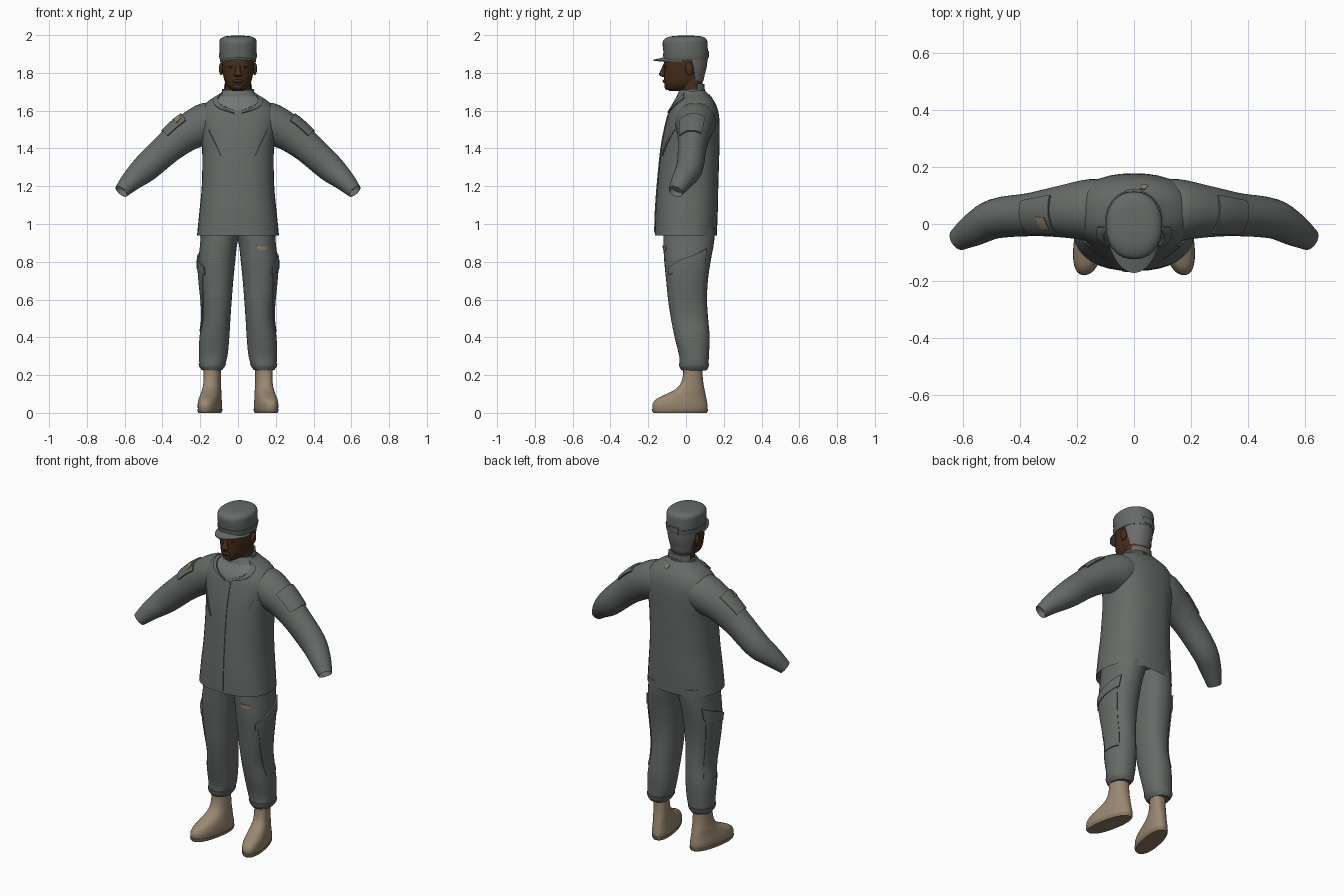
import bpy, bmesh, math
from mathutils import Vector

cube = bpy.data.objects.get("Cube")
if cube:
    bpy.data.objects.remove(cube, do_unlink=True)


def material(name, *rgb):
    m = bpy.data.materials.new(name)
    m.use_nodes = True
    m.diffuse_color = (*rgb, 1)
    bsdf = next(n for n in m.node_tree.nodes if n.type == 'BSDF_PRINCIPLED')
    bsdf.inputs["Base Color"].default_value = (*rgb, 1)
    bsdf.inputs["Roughness"].default_value = 0.8
    return m


UNIFORM = material("uniform grey green", .130, .147, .136)
SHIRT = material("shirt grey", .17, .185, .175)
BOOT = material("boot tan", .32, .245, .165)
SOLE = material("sole tan", .25, .19, .125)
SKIN = material("dark brown skin", .062, .027, .012)
LIPS = material("lip brown", .048, .020, .011)
HAIR = material("hair grey", .15, .155, .15)
STAIN = material("worn tan patch", .28, .20, .13)


def finish(bm, name, mat):
    mesh = bpy.data.meshes.new(name)
    bm.to_mesh(mesh)
    bm.free()
    mesh.materials.append(mat)
    ob = bpy.data.objects.new(name, mesh)
    bpy.context.collection.objects.link(ob)
    bpy.ops.object.select_all(action='DESELECT')
    ob.select_set(True)
    bpy.context.view_layer.objects.active = ob
    bpy.ops.object.shade_smooth_by_angle(angle=math.radians(45))
    return ob


def sample(rows, k):
    """Smooth interpolation of the rows, keyed on their first column."""
    n = len(rows) - 1
    i = 0
    while i < n - 1 and k > rows[i + 1][0]:
        i += 1
    a, b = rows[i], rows[i + 1]
    h = b[0] - a[0]
    t = min(1, max(0, (k - a[0]) / h))

    def slope(j, c):
        p, q = rows[max(0, j - 1)], rows[min(n, j + 1)]
        return (q[c] - p[c]) / (q[0] - p[0]) * h

    out = []
    for c in range(1, len(a)):
        f, g = slope(i, c), slope(i + 1, c)
        out.append((2*t**3 - 3*t*t + 1) * a[c] + (t**3 - 2*t*t + t) * f
                   + (3*t*t - 2*t**3) * b[c] + (t**3 - t*t) * g)
    return out


def power(v, n):
    return math.copysign(abs(v) ** (2 / n), v)


def upright(rows, n=2.2, side=1, shear=0):
    """Surface stacked along z; rows are z, x0, x1, y0, y1. Angle 0 is the front."""
    def at(k, a):
        x0, x1, y0, y1 = sample(rows, k)
        y = (y0 + y1) / 2 - (y1 - y0) / 2 * power(math.cos(a), n)
        x = (x0 + x1) / 2 + (x1 - x0) / 2 * power(math.sin(a), n)
        return Vector(((x - shear * y) * side, y, k))
    return rows, at


def centred(rows, n=2.2):
    return upright([(z, -w, w, f, b) for z, w, f, b in rows], n)


def limb(rows, side):
    """Surface along x; rows are x, y, z, depth, thickness. Angle 0 is the top."""
    def at(k, a):
        y, z, ry, rz = sample(rows, k)
        e = .01
        p, q = sample(rows, max(rows[0][0], k - e)), sample(rows, min(rows[-1][0], k + e))
        step = min(rows[-1][0], k + e) - max(rows[0][0], k - e)
        t = Vector((step, q[0] - p[0], q[1] - p[1])).normalized()
        v = (Vector((0, 0, 1)) - t * t.z).normalized()
        c = Vector((k, y, z)) + v * rz * math.cos(a) - v.cross(t) * ry * math.sin(a)
        c.x *= side
        return c
    return rows, at


def skin(name, surf, mat, steps=4, segs=36, hollow=None):
    """Closed loft of a surface; a hollow end gets a recessed opening."""
    rows, at = surf
    keys = [a[0] + (b[0] - a[0]) * j / steps for a, b in zip(rows, rows[1:]) for j in range(steps)]
    keys.append(rows[-1][0])
    bm = bmesh.new()
    rings = [[bm.verts.new(at(k, math.tau * i / segs)) for i in range(segs)] for k in keys]
    for r, s in zip(rings, rings[1:]):
        for i in range(segs):
            j = (i + 1) % segs
            bm.faces.new((r[i], r[j], s[j], s[i]))
    ends = {"first": bm.faces.new(rings[0]), "last": bm.faces.new(rings[-1])}
    bmesh.ops.recalc_face_normals(bm, faces=bm.faces)
    if hollow:
        bmesh.ops.inset_individual(bm, faces=[ends[hollow]], thickness=.005, depth=-.03)
    return finish(bm, name, mat)


def patch(name, surf, corners, lift, mat, n=12):
    """Cloth piece on a surface; corners are (key, degrees), blended across."""
    at = surf[1]
    c = [Vector((k, math.radians(a))) for k, a in corners]
    bm = bmesh.new()

    def point(u, v, up):
        k, a = c[0].lerp(c[1], u).lerp(c[3].lerp(c[2], u), v)
        e = .004
        da, dk = at(k, a + e) - at(k, a - e), at(k + e, a) - at(k - e, a)
        nrm = da.cross(dk).normalized()
        mid = (at(k, a) + at(k, a + math.pi)) / 2
        if nrm.dot(at(k, a) - mid) < 0:
            nrm.negate()
        return bm.verts.new(at(k, a) + nrm * up)

    def inside(i):
        return min(1, max(0, (i - 1) / (n - 2)))
    # the outer ring of the grid drops to the surface as a skirt
    grid = [[point(inside(i), inside(j), -.003 if i in (0, n) or j in (0, n) else lift)
             for j in range(n + 1)] for i in range(n + 1)]
    for i in range(n):
        for j in range(n):
            bm.faces.new((grid[i][j], grid[i + 1][j], grid[i + 1][j + 1], grid[i][j + 1]))
    bmesh.ops.remove_doubles(bm, verts=bm.verts, dist=.00001)
    bmesh.ops.recalc_face_normals(bm, faces=bm.faces)
    ob = finish(bm, name, mat)
    # make sure the piece faces away from the body
    f = ob.data.polygons[len(ob.data.polygons) // 2]
    k, a = (c[0] + c[1] + c[2] + c[3]) / 4
    if f.normal.dot(at(k, a) - at(k, a + math.pi)) < 0:
        ob.data.flip_normals()
    return ob


def box(k0, k1, a0, a1):
    return [(k0, a0), (k1, a0), (k1, a1), (k0, a1)]


def blob(name, loc, size, mat):
    bm = bmesh.new()
    bmesh.ops.create_uvsphere(bm, u_segments=20, v_segments=12, radius=1)
    for v in bm.verts:
        v.co = Vector(loc) + Vector([p * q for p, q in zip(v.co, size)])
    return finish(bm, name, mat)


# Jacket
torso = centred([(.94, .217, -.165, .163), (1.06, .205, -.162, .168), (1.2, .192, -.152, .171),
                 (1.4, .190, -.132, .177), (1.5, .204, -.114, .178), (1.58, .208, -.094, .174),
                 (1.63, .180, -.074, .160), (1.66, .145, -.056, .142), (1.69, .095, -.043, .116),
                 (1.71, .078, -.034, .098)], 2.4)
skin("jacket", torso, UNIFORM, hollow="first")
patch("front_placket", torso, box(.955, 1.58, -8, 3), .004, UNIFORM)
patch("shirt_front", torso, [(1.60, -3), (1.675, -55), (1.675, 55), (1.60, 3)], .002, SHIRT)
for s, side in ((1, "left"), (-1, "right")):
    patch(side + "_collar_flap", torso,
          [(1.585, 3*s), (1.61, 26*s), (1.665, 62*s), (1.69, 58*s)], .008, UNIFORM)
    patch(side + "_chest_pocket_edge", torso,
          [(1.36, 24*s), (1.37, 29*s), (1.50, 56*s), (1.50, 46*s)], .004, UNIFORM)
patch("collar_worn_spot", torso, box(1.665, 1.682, 163, 172), .004, STAIN)

# Sleeves
for s, side in ((1, "left"), (-1, "right")):
    arm = limb([(.08, .05, 1.57, .10, .07), (.15, .05, 1.54, .108, .108),
                (.264, .043, 1.485, .090, .097), (.365, .033, 1.408, .076, .083),
                (.49, .018, 1.295, .070, .074), (.563, -.02, 1.23, .058, .056),
                (.618, -.055, 1.172, .040, .038)], s)
    skin(side + "_sleeve", arm, UNIFORM, hollow="last")
    patch(side + "_sleeve_pocket", arm, box(.25, .345, -38, 52), .008, UNIFORM)
    if s < 0:
        patch("sleeve_worn_patch", arm, [(.262, 10), (.287, 6), (.283, 40), (.258, 34)], .011, STAIN)

# Trousers and boots
for s, side in ((1, "left"), (-1, "right")):
    leg = upright([(.225, .090, .185, -.02, .105), (.25, .072, .202, -.032, .117),
                   (.3, .056, .206, -.036, .121), (.4, .046, .204, -.060, .125),
                   (.5, .040, .190, -.080, .117), (.6, .033, .195, -.095, .111),
                   (.7, .025, .205, -.105, .116), (.8, .015, .210, -.115, .130),
                   (.9, .003, .200, -.120, .148), (.98, -.02, .195, -.120, .155)], 2.2, s)
    skin(side + "_trouser_leg", leg, UNIFORM)
    patch(side + "_cargo_pocket", leg, [(.43, 70), (.76, 45), (.83, 130), (.43, 130)], .005, UNIFORM)
    patch(side + "_pocket_flap", leg, [(.73, 38), (.77, 38), (.87, 135), (.80, 135)], .009, UNIFORM)
    patch(side + "_ankle_cuff", leg, box(.228, .262, 0, 360), .004, UNIFORM, 30)
    if s > 0:
        patch("thigh_worn_patch", leg, [(.865, 0), (.885, -2), (.878, 30), (.858, 26)], .004, STAIN)

    # Boot rows: height, half width, toe, heel
    profile = [(.012, .055, -.174, .112), (.03, .057, -.178, .115), (.05, .057, -.176, .113),
               (.075, .054, -.155, .108), (.095, .051, -.115, .104), (.12, .048, -.064, .099),
               (.15, .045, -.032, .093), (.2, .044, -.016, .088), (.25, .046, -.015, .088)]
    boot = upright([(z, .143 - w, .143 + w, f, b) for z, w, f, b in profile], 2.3, s, .18)
    skin(side + "_boot", boot, BOOT)
    sole = upright([(0, .09, .196, -.172, .110), (.008, .086, .20, -.178, .115),
                    (.02, .085, .201, -.180, .117)], 2.3, s, .18)
    skin(side + "_boot_sole", sole, SOLE, 2)

# Neck and head
neck = centred([(1.62, .072, -.02, .092), (1.70, .070, -.024, .088),
                (1.76, .068, -.03, .086), (1.80, .066, -.03, .086)])
skin("neck", neck, SKIN)
patch("collar_stand", neck, [(1.68, 75), (1.715, 80), (1.715, 280), (1.68, 285)], .014, UNIFORM, 24)
patch("collar_back", neck, box(1.70, 1.742, 115, 245), .011, UNIFORM, 24)
head = centred([(1.703, .022, -.088, -.02), (1.72, .050, -.106, .045), (1.75, .069, -.115, .082),
                (1.79, .079, -.116, .094), (1.83, .085, -.118, .104), (1.88, .088, -.114, .109),
                (1.93, .084, -.106, .104)])
skin("head", head, SKIN)
patch("hair", head, [(1.755, 125), (1.90, 100), (1.90, 260), (1.755, 235)], .005, HAIR, 24)
skin("nose", centred([(1.777, .012, -.122, -.1), (1.79, .023, -.143, -.1),
                      (1.805, .016, -.138, -.1), (1.85, .010, -.118, -.1)]), SKIN)
blob("lips", (0, -.111, 1.756), (.028, .013, .011), LIPS)
blob("chin", (0, -.098, 1.728), (.028, .017, .018), SKIN)
for s, side in ((1, "left"), (-1, "right")):
    blob(side + "_ear", (.089 * s, .018, 1.822), (.012, .021, .034), SKIN)
    blob(side + "_eye", (.034 * s, -.106, 1.832), (.015, .008, .006), LIPS)

# Cap
cap = centred([(1.868, .092, -.114, .111), (1.90, .098, -.118, .115), (1.955, .099, -.124, .114),
               (1.975, .096, -.118, .110), (1.988, .082, -.098, .096), (1.995, .058, -.068, .070),
               (1.998, .012, -.02, .02)])
skin("cap_crown", cap, UNIFORM)
patch("cap_band", cap, box(1.87, 1.902, 0, 360), .004, UNIFORM, 36)
patch("cap_back_tab", cap, box(1.88, 1.915, 165, 195), .007, UNIFORM)

# Cap brim, drooping at the sides
bm = bmesh.new()
layers = []
for drop in (0, .006):
    grid = []
    for i in range(25):
        a = math.radians(-82 + 164 * i / 24)
        row = []
        for j in range(5):
            t = j / 4 * math.cos(a) ** .6
            x = math.sin(a) * (.095 + .008 * t)
            y = -math.cos(a) * (.110 + .062 * t)
            row.append(bm.verts.new((x, y, 1.884 - .014 * t - .016 * math.sin(a) ** 2 - drop)))
        grid.append(row)
    layers.append(grid)
    for p, q in zip(grid, grid[1:]):
        for j in range(4):
            bm.faces.new((p[j], q[j], q[j + 1], p[j + 1]))
for i in range(24):
    top, low = layers
    bm.faces.new((top[i][4], top[i + 1][4], low[i + 1][4], low[i][4]))
bmesh.ops.recalc_face_normals(bm, faces=bm.faces)
finish(bm, "cap_brim", UNIFORM)
